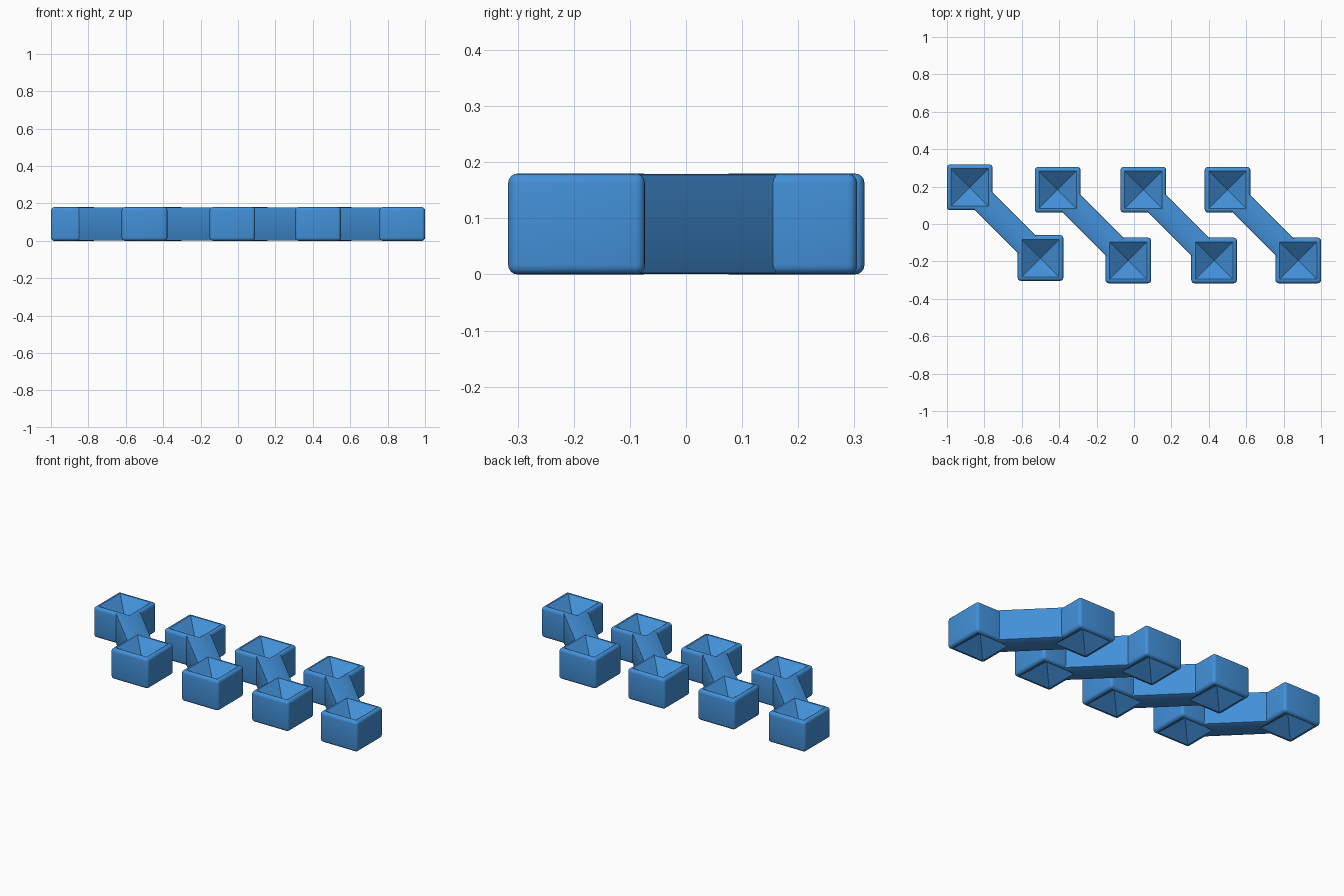
import bpy, bmesh, math

if "Cube" in bpy.data.objects:
    bpy.data.objects.remove(bpy.data.objects["Cube"])

H = 0.18       # overall height
HALF = 0.122   # half width of a square end block
BEV = 0.017    # rounding of block edges
RIM = 0.007    # flat rim around the recess
DEPTH = 0.08   # depth of the pyramid recess
BAR_W = 0.133  # width of the diagonal bar

blue = bpy.data.materials.new("blue")
blue.diffuse_color = (0.055, 0.279, 0.686, 1)
blue.use_nodes = True
blue.node_tree.nodes["Principled BSDF"].inputs["Base Color"].default_value = blue.diffuse_color


def finish(bm, name):
    bmesh.ops.recalc_face_normals(bm, faces=bm.faces)
    mesh = bpy.data.meshes.new(name)
    bm.to_mesh(mesh)
    bm.free()
    mesh.materials.append(blue)
    ob = bpy.data.objects.new(name, mesh)
    bpy.context.collection.objects.link(ob)
    bpy.ops.object.select_all(action='DESELECT')
    ob.select_set(True)
    bpy.context.view_layer.objects.active = ob
    bpy.ops.object.shade_smooth_by_angle(angle=math.radians(32))
    return ob


def end_block(name, cx, cy):
    """Rounded square block with an inverted pyramid in top and bottom."""
    bm = bmesh.new()
    bmesh.ops.create_cube(bm, size=1)
    for v in bm.verts:
        v.co = (v.co.x * 2 * HALF + cx, v.co.y * 2 * HALF + cy, (v.co.z + 0.5) * H)
    bmesh.ops.bevel(bm, geom=bm.edges[:], offset=BEV, segments=4,
                    profile=0.5, affect='EDGES')
    bm.normal_update()
    for sign in (1, -1):
        face = max((f for f in bm.faces if f.normal.z * sign > 0.99),
                   key=lambda f: f.calc_area())
        bmesh.ops.inset_region(bm, faces=[face], thickness=RIM)
        apex = bmesh.ops.poke(bm, faces=[face])["verts"][0]
        apex.co.z -= sign * DEPTH
    return finish(bm, name)


def link_bar(name, a, b):
    """Diagonal bar whose notched ends tuck under the block corners."""
    k = BAR_W / math.sqrt(2)
    h = HALF - BEV + 0.002
    plan = [(a[0] + h - k, a[1] - h), (a[0] + h, a[1] - h), (a[0] + h, a[1] - h + k),
            (b[0] - h + k, b[1] + h), (b[0] - h, b[1] + h), (b[0] - h, b[1] + h - k)]
    bm = bmesh.new()
    base = bm.faces.new([bm.verts.new((x, y, 0.0005)) for x, y in plan])
    top = bmesh.ops.extrude_face_region(bm, geom=[base])["geom"]
    for v in top:
        if isinstance(v, bmesh.types.BMVert):
            v.co.z = H - 0.0005
    # soften the four long edges
    long_edges = [e for e in bm.edges if e.calc_length() > 0.2]
    bmesh.ops.bevel(bm, geom=long_edges, offset=0.006, segments=2,
                    profile=0.5, affect='EDGES')
    return finish(bm, name)


# four identical links: centres of the rear end blocks
REAR = [(-0.878, 0.196), (-0.408, 0.183), (0.050, 0.183), (0.500, 0.183)]
STEP = 0.378   # diagonal offset to the front block

for i, (x, y) in enumerate(REAR, 1):
    front = (x + STEP, y - STEP)
    end_block(f"rear_block_{i}", x, y)
    end_block(f"front_block_{i}", *front)
    link_bar(f"link_bar_{i}", (x, y), front)
